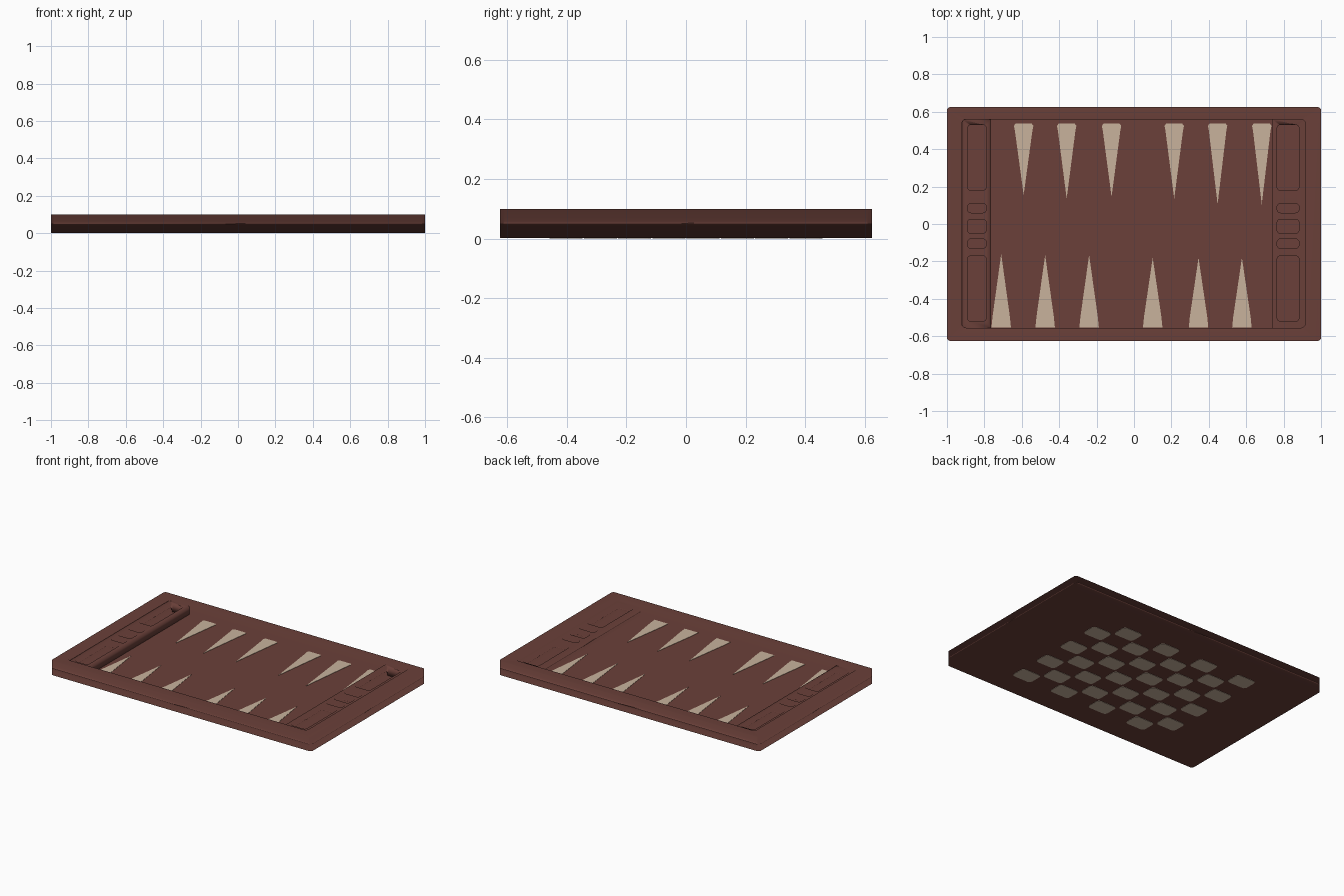
import bpy
import bmesh
from math import cos, sin, pi

cube = bpy.data.objects.get("Cube")
if cube:
    bpy.data.objects.remove(cube, do_unlink=True)

TOP, RAIL_TOP, FLOOR = 0.10, 0.086, 0.03


def material(name, color):
    m = bpy.data.materials.new(name)
    m.use_nodes = True
    m.diffuse_color = color
    bsdf = m.node_tree.nodes["Principled BSDF"]
    bsdf.inputs["Base Color"].default_value = color
    bsdf.inputs["Roughness"].default_value = 0.7
    return m


brown = material("reddish brown wood", (0.145, 0.051, 0.041, 1))
cream = material("cream inlay", (0.58, 0.45, 0.335, 1))


def prism(name, outline, z0, z1, mat):
    """Upright solid from a closed outline running anticlockwise."""
    bm = bmesh.new()
    low = [bm.verts.new((x, y, z0)) for x, y in outline]
    high = [bm.verts.new((x, y, z1)) for x, y in outline]
    bm.faces.new(low[::-1])
    bm.faces.new(high)
    for i in range(len(outline)):
        j = (i + 1) % len(outline)
        bm.faces.new((low[i], low[j], high[j], high[i]))
    mesh = bpy.data.meshes.new(name)
    bm.to_mesh(mesh)
    bm.free()
    mesh.materials.append(mat)
    ob = bpy.data.objects.new(name, mesh)
    bpy.context.scene.collection.objects.link(ob)
    return ob


def rounded(x0, x1, y0, y1, r, steps=4):
    """Rectangle outline with rounded corners."""
    corners = [(x1 - r, y1 - r), (x0 + r, y1 - r), (x0 + r, y0 + r), (x1 - r, y0 + r)]
    pts = []
    for k, (cx, cy) in enumerate(corners):
        for s in range(steps + 1):
            a = (k + s / steps) * pi / 2
            pts.append((cx + r * cos(a), cy + r * sin(a)))
    return pts


def cut(target, outline, z0, z1):
    cutter = prism("cutter", outline, z0, z1, brown)
    cutter.hide_render = True
    mod = target.modifiers.new("cut", "BOOLEAN")
    mod.operation = "DIFFERENCE"
    mod.solver = "EXACT"
    mod.object = cutter
    bpy.context.view_layer.objects.active = target
    bpy.ops.object.modifier_apply(modifier=mod.name)
    bpy.data.objects.remove(cutter, do_unlink=True)


def soften(ob):
    """Smooth shading led by the broad faces."""
    for p in ob.data.polygons:
        p.use_smooth = True
    mod = ob.modifiers.new("soft normals", "WEIGHTED_NORMAL")
    mod.mode = "FACE_AREA"
    mod.weight = 80


# Tray with a recessed playing field
tray = prism("board_tray", rounded(-1, 1, -0.625, 0.625, 0.018), 0.002, TOP, brown)
cut(tray, rounded(-0.92, 0.915, -0.555, 0.56, 0.022), FLOOR, TOP + 0.1)
soften(tray)

# Side rails with open slots for pieces, dice and cups
slots = [(0.18, 0.53), (0.06, 0.11), (-0.05, 0.025), (-0.13, -0.08), (-0.52, -0.17)]
for name, x0, x1, s0, s1 in [("left_rail", 0.74, 0.915, 0.765, 0.882),
                             ("right_rail", -0.92, -0.765, -0.89, -0.79)]:
    rail = prism(name, [(x0, -0.555), (x1, -0.555), (x1, 0.56), (x0, 0.56)],
                 FLOOR - 0.002, RAIL_TOP, brown)
    for y0, y1 in slots:
        cut(rail, rounded(s0, s1, y0, y1, 0.018), FLOOR - 0.05, TOP + 0.1)
    soften(rail)

# Long pointed inlays on the playing field
back = [(-0.59, 0.155), (-0.36, 0.135), (-0.12, 0.145),
        (0.215, 0.135), (0.447, 0.105), (0.683, 0.105)]
front = [(-0.71, -0.16), (-0.475, -0.165), (-0.24, -0.165),
         (0.10, -0.18), (0.345, -0.18), (0.577, -0.18)]
W = 0.052
for i, (x, tip) in enumerate(back):
    prism(f"back_point_{i + 1}",
          [(x, tip), (x + W - 0.005, 0.50), (x + W, 0.525), (x + W - 0.01, 0.538),
           (x - W + 0.01, 0.538), (x - W, 0.525), (x - W + 0.005, 0.50)],
          FLOOR - 0.001, FLOOR + 0.002, cream)
for i, (x, tip) in enumerate(front):
    prism(f"front_point_{i + 1}",
          [(x, tip), (x - W + 0.005, -0.50), (x - W, -0.554),
           (x + W, -0.554), (x + W - 0.005, -0.50)],
          FLOOR - 0.001, FLOOR + 0.002, cream)

# Chequered inlay on the underside
CW, CH = 0.154, 0.115
for i in range(8):
    for j in range(8):
        if (i + j) % 2:
            cx, cy = (i - 3.5) * CW, (j - 3.5) * CH
            prism(f"underside_square_{i + 1}_{j + 1}",
                  rounded(cx - CW * 0.48, cx + CW * 0.48,
                          cy - CH * 0.48, cy + CH * 0.48, 0.022, 3),
                  0, 0.003, cream)
